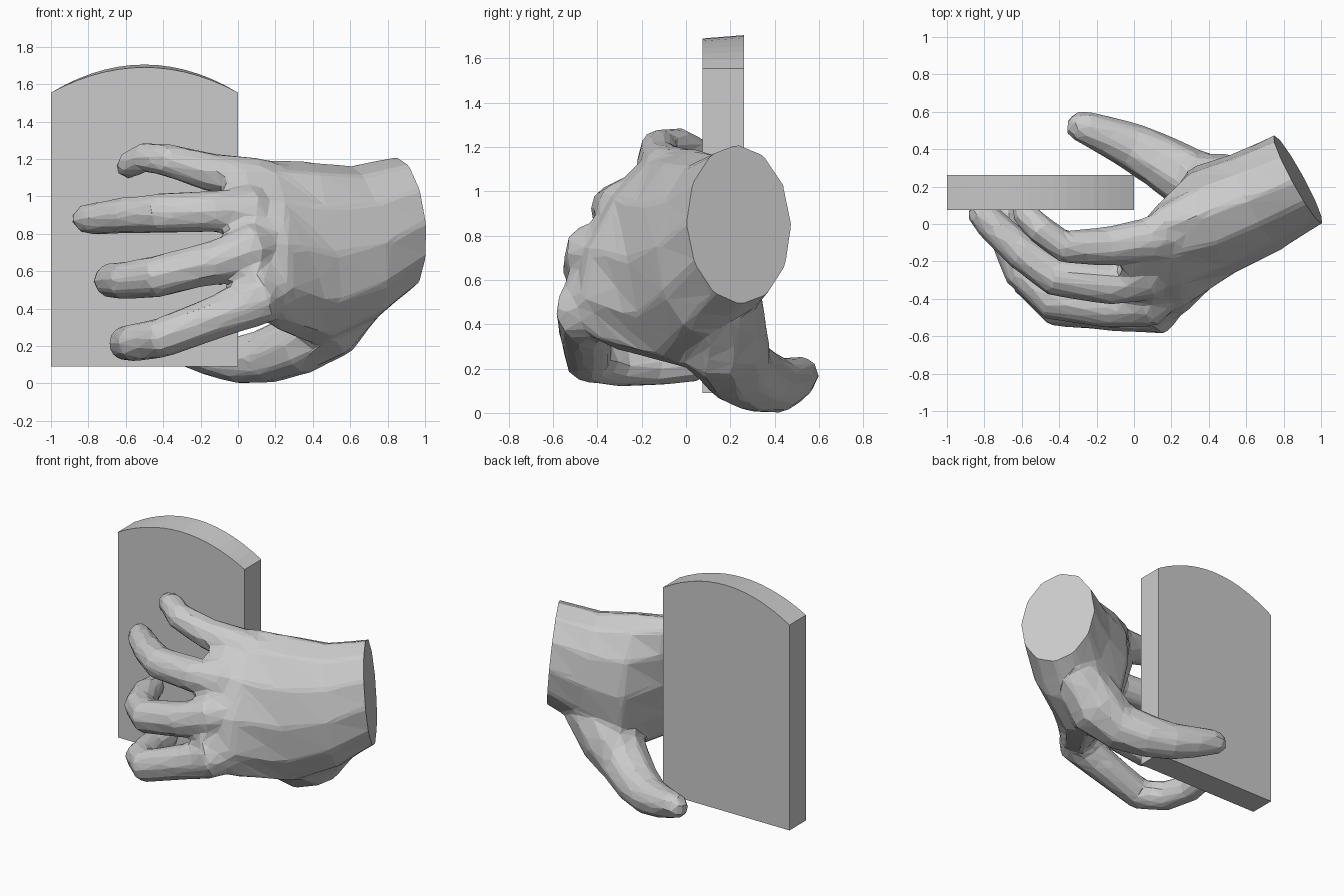
import bpy, bmesh
from math import sin, cos, pi
from mathutils import Vector as V

if "Cube" in bpy.data.objects:
    bpy.data.objects.remove(bpy.data.objects["Cube"])

bm = bmesh.new()


def skin(rings):
    """Closed tube through a list of rings of points."""
    vs = [[bm.verts.new(p) for p in r] for r in rings]
    n = len(vs[0])
    faces = [bm.faces.new(vs[0]), bm.faces.new(vs[-1][::-1])]
    for a, b in zip(vs, vs[1:]):
        for i in range(n):
            j = (i + 1) % n
            faces.append(bm.faces.new((a[j], a[i], b[i], b[j])))
    bmesh.ops.recalc_face_normals(bm, faces=faces)


def oval(c, a, b, inner=1.0, n=12):
    """Ellipse whose inner (palm) half may be flatter than the outer half."""
    pts = []
    for i in range(n):
        t = 2 * pi * i / n
        pts.append(c + a * cos(t) + b * sin(t) * (1 if sin(t) > 0 else inner))
    return pts


def digit(path):
    """Finger from (x, y, z, radius) joints, with a blunt tip."""
    pts = [V(p[:3]) for p in path]
    rad = [p[3] for p in path]
    tip = (pts[-1] - pts[-2]).normalized()
    pts.append(pts[-1] + tip * rad[-1] * 0.6)
    rad.append(rad[-1] * 0.55)
    rings = []
    for i, p in enumerate(pts):
        t = (pts[min(i + 1, len(pts) - 1)] - pts[max(i - 1, 0)]).normalized()
        u = t.cross(V((0, 0, 1))).normalized()
        rings.append(oval(p, u * rad[i], u.cross(t) * rad[i], n=10))
    skin(rings)


# palm and wrist: upper edge, lower edge, half-thickness vector, inner flattening
stations = [
    ((1.02, .31, 1.23), (1.08, .33, .55), (.11, -.23, 0), 1),
    ((.86, .235, 1.215), (.92, .255, .50), (.12, -.24, 0), 1),
    ((.60, .13, 1.165), (.72, .12, .33), (.13, -.26, 0), .97),
    ((.36, .05, 1.19), (.45, .04, .19), (.13, -.31, 0), .82),
    ((.16, .00, 1.20), (.22, -.30, .28), (.08, -.29, 0), .72),
    ((.02, -.06, 1.20), (.09, -.47, .36), (.03, -.22, 0), .75),
    ((-.08, -.10, 1.19), (-.03, -.46, .41), (.01, -.14, 0), .8),
]
skin([oval((V(t) + V(b)) / 2, (V(t) - V(b)) / 2, V(h), k) for t, b, h, k in stations])

# little, ring, middle and index fingers, then the thumb
digit([(.40, .0, 1.05, .08), (.10, -.08, 1.09, .12), (-.15, -.12, 1.13, .105),
       (-.38, -.12, 1.195, .09), (-.50, -.03, 1.21, .08), (-.58, .05, 1.17, .075), (-.60, .09, 1.15, .06)])
digit([(.40, -.08, .88, .08), (.06, -.28, .92, .135), (-.12, -.32, .92, .115), (-.42, -.28, .91, .11),
       (-.60, -.15, .90, .10), (-.76, .0, .88, .09), (-.83, .07, .88, .075)])
digit([(.42, -.14, .76, .08), (.06, -.43, .72, .135), (-.12, -.44, .65, .12), (-.44, -.40, .57, .115),
       (-.60, -.25, .55, .105), (-.68, -.06, .55, .095), (-.70, .06, .55, .075)])
digit([(.42, -.16, .54, .08), (.10, -.465, .45, .145), (-.10, -.455, .36, .12), (-.42, -.44, .24, .11),
       (-.55, -.31, .22, .105), (-.60, -.12, .215, .095), (-.59, .06, .22, .08)])
digit([(.80, .18, .74, .10), (.64, .17, .49, .18), (.47, .17, .32, .21), (.31, .23, .205, .17),
       (.15, .33, .145, .15), (.0, .41, .125, .13), (-.14, .47, .145, .11),
       (-.26, .515, .17, .09), (-.31, .525, .17, .08)])

# blend everything into one skin, then reduce it to low-poly facets
mesh = bpy.data.meshes.new("gripping_hand")
bm.to_mesh(mesh)
bm.free()
hand = bpy.data.objects.new("gripping_hand", mesh)
bpy.context.collection.objects.link(hand)
m = hand.modifiers.new("blend", 'REMESH')
m.mode = 'VOXEL'
m.voxel_size = 0.022
m = hand.modifiers.new("soften", 'SMOOTH')
m.factor = 0.5
m.iterations = 6
m = hand.modifiers.new("facets", 'DECIMATE')
m.ratio = 0.05
bpy.context.view_layer.update()
deps = bpy.context.evaluated_depsgraph_get()
low = bpy.data.meshes.new_from_object(hand.evaluated_get(deps))
hand.modifiers.clear()
hand.data = low

# flat cut across the wrist
b2 = bmesh.new()
b2.from_mesh(low)
normal = V((-.06, -.02, .7)).cross(V((.25, -.46, 0))).normalized()
if normal.x < 0:
    normal.negate()
bmesh.ops.bisect_plane(b2, geom=b2.verts[:] + b2.edges[:] + b2.faces[:],
                       plane_co=(.872, .245, .86), plane_no=normal, clear_outer=True)
bmesh.ops.holes_fill(b2, edges=[e for e in b2.edges if e.is_boundary])
bmesh.ops.recalc_face_normals(b2, faces=b2.faces[:])
for f in b2.faces:
    f.smooth = False
b2.to_mesh(low)
b2.free()

# arched slab held by the hand
bm = bmesh.new()
N = 14
outline = [(-1, .09), (0, .09)] + [(-i / N, 1.555 + .14 * (1 - (1 - 2 * i / N) ** 2)) for i in range(N + 1)]
rings = []
for y, s in ((.075, -.005), (.262, .01)):
    rings.append([V((x, y, z + s * max(0, z - 1.555) / .14)) for x, z in outline])
skin(rings)
slab_mesh = bpy.data.meshes.new("arched_slab")
bm.to_mesh(slab_mesh)
bm.free()
bpy.context.collection.objects.link(bpy.data.objects.new("arched_slab", slab_mesh))
